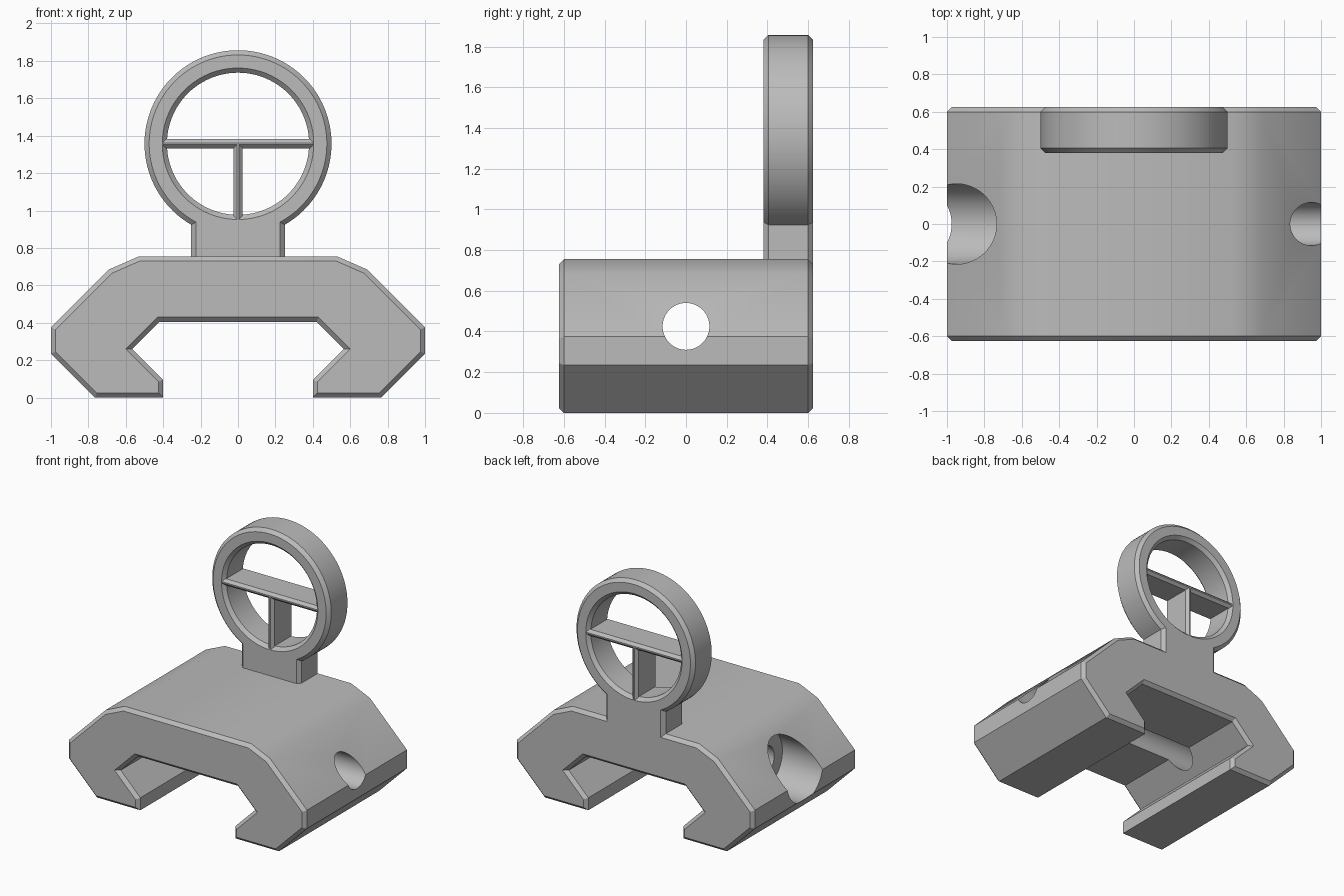
import bpy, bmesh, math
from mathutils import Matrix, Vector

if "Cube" in bpy.data.objects:
    bpy.data.objects.remove(bpy.data.objects["Cube"])

grey = bpy.data.materials.new("plain grey")
grey.use_nodes = True
COLOUR = (0.5, 0.5, 0.5, 1)
grey.diffuse_color = COLOUR
grey.node_tree.nodes["Principled BSDF"].inputs["Base Color"].default_value = COLOUR


def finish(name, bm):
    bmesh.ops.recalc_face_normals(bm, faces=bm.faces)
    mesh = bpy.data.meshes.new(name)
    bm.to_mesh(mesh)
    bm.free()
    mesh.materials.append(grey)
    ob = bpy.data.objects.new(name, mesh)
    bpy.context.collection.objects.link(ob)
    return ob


def prism(name, outline, y0, y1, chamfer):
    """Extrude an x-z outline along y and chamfer both end rims."""
    bm = bmesh.new()
    front = [bm.verts.new((x, y0, z)) for x, z in outline]
    back = [bm.verts.new((x, y1, z)) for x, z in outline]
    caps = [bm.faces.new(front), bm.faces.new(back[::-1])]
    for i in range(len(outline)):
        bm.faces.new((front[i - 1], front[i], back[i], back[i - 1]))
    bmesh.ops.recalc_face_normals(bm, faces=bm.faces)
    rim = [e for cap in caps for e in cap.edges]
    bmesh.ops.bevel(bm, geom=rim, offset=chamfer, segments=1,
                    affect='EDGES', clamp_overlap=False)
    return finish(name, bm)


def lathe(name, profile, centre, axis, sides=96):
    """Closed solid of (distance along axis, radius) stations."""
    bm = bmesh.new()
    rings = []
    for h, r in profile:
        rings.append([bm.verts.new((r * math.cos(2 * math.pi * i / sides),
                                    r * math.sin(2 * math.pi * i / sides), h))
                      for i in range(sides)])
    for a, b in zip(rings, rings[1:]):
        for i in range(sides):
            bm.faces.new((a[i - 1], a[i], b[i], b[i - 1]))
    bm.faces.new(rings[0])
    bm.faces.new(rings[-1])
    turn = Vector((0, 0, 1)).rotation_difference(Vector(axis)).to_matrix().to_4x4()
    bm.transform(Matrix.Translation(centre) @ turn)
    return finish(name, bm)


def cut(ob, cutter):
    mod = ob.modifiers.new("cut", 'BOOLEAN')
    mod.operation = 'DIFFERENCE'
    mod.solver = 'EXACT'
    mod.object = cutter
    bpy.context.view_layer.objects.active = ob
    bpy.ops.object.modifier_apply(modifier=mod.name)
    bpy.data.objects.remove(cutter)


# Clamp body: mirrored rail profile
half = [(0.53, 0.755), (0.69, 0.685), (1, 0.375), (1, 0.235), (0.765, 0),
        (0.4, 0), (0.4, 0.095), (0.565, 0.26), (0.42, 0.405)]
body = prism("clamp_body", half + [(-x, z) for x, z in reversed(half)],
             -0.625, 0.625, 0.025)

# Cross bolt hole, with a wide pocket on one side
cut(body, lathe("bolt_bore", [(-1.2, 0.115), (1.2, 0.115)], (0, 0, 0.425), (1, 0, 0)))
cut(body, lathe("bolt_pocket", [(-1.2, 0.215), (-0.66, 0.215)], (0, 0, 0.425), (1, 0, 0)))

# Sight ring with its neck as one outline
FRONT, BACK, MID = 0.38, 0.625, 1.357
NECK, RADIUS = 0.25, 0.5
start = -math.pi / 2 + math.asin(NECK / RADIUS)
sweep = 2 * (math.pi - math.asin(NECK / RADIUS))
STEPS = 84
outline = [(RADIUS * math.cos(start + sweep * i / STEPS),
            MID + RADIUS * math.sin(start + sweep * i / STEPS))
           for i in range(STEPS + 1)]
outline += [(-NECK, 0.65), (NECK, 0.65)]
ring = prism("sight_ring", outline, FRONT, BACK, 0.025)
cut(ring, lathe("ring_bore", [(FRONT - 0.02, 0.425), (FRONT + 0.025, 0.38),
                              (BACK - 0.025, 0.38), (BACK + 0.02, 0.425)],
                (0, 0, MID), (0, 1, 0)))

# Crosshair bar and post
T = 0.025
bar = prism("crosshair_bar", [(-0.42, MID - T), (0.42, MID - T),
                              (0.42, MID + T), (-0.42, MID + T)], FRONT, BACK, 0.02)
post = prism("crosshair_post", [(-T, 0.93), (T, 0.93), (T, MID + 0.02),
                                (-T, MID + 0.02)], FRONT, BACK, 0.02)

# Smooth the curves, keep the edges crisp
for ob in (body, ring, bar, post):
    bpy.ops.object.select_all(action='DESELECT')
    ob.select_set(True)
    bpy.context.view_layer.objects.active = ob
    bpy.ops.object.shade_smooth_by_angle(angle=math.radians(30))
